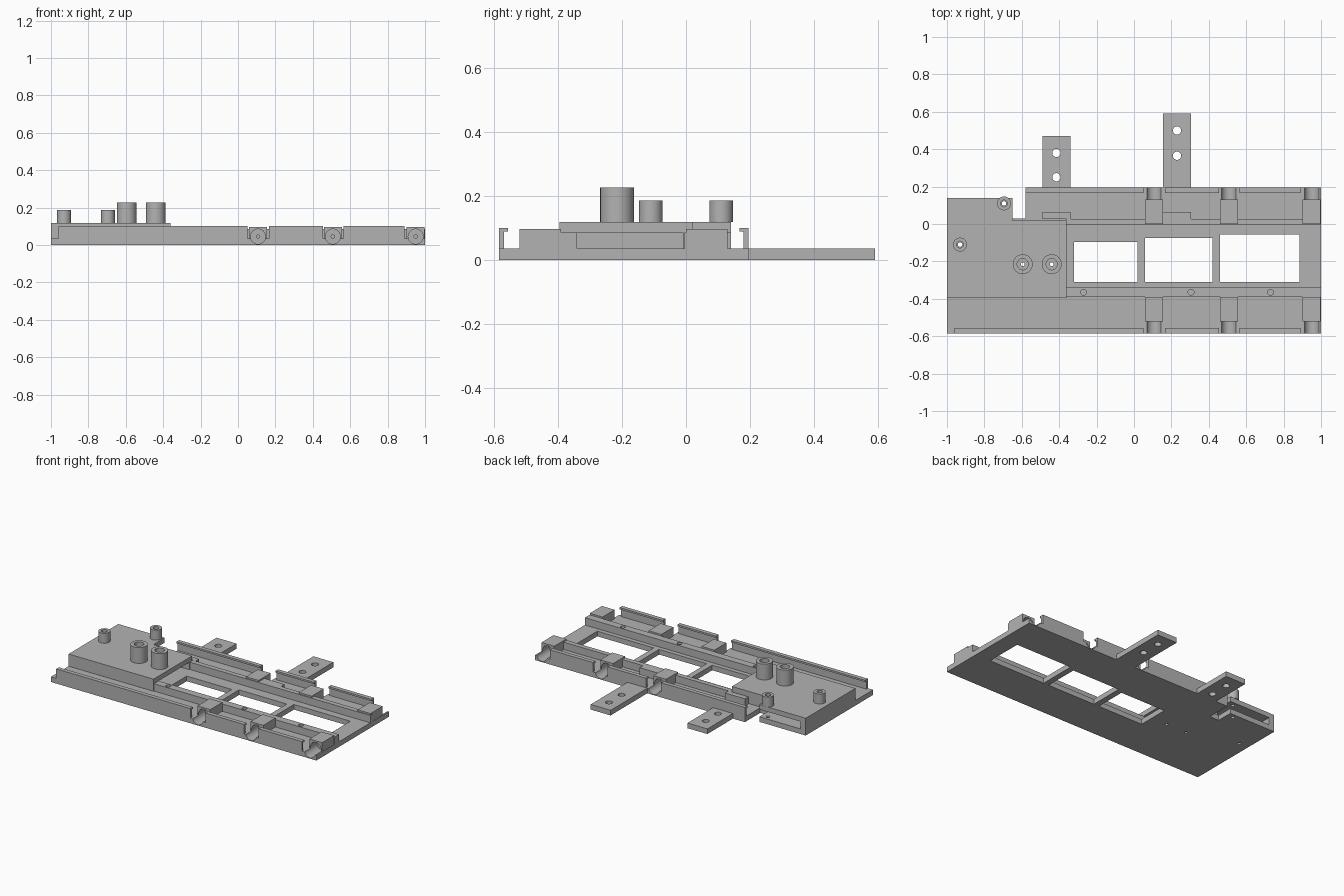
import bpy
import bmesh
import math
from mathutils import Matrix

cube = bpy.data.objects.get("Cube")
if cube:
    bpy.data.objects.remove(cube)

grey = bpy.data.materials.new("plain grey")
grey.use_nodes = True
colour = (0.45, 0.45, 0.45, 1)
grey.diffuse_color = colour
grey.node_tree.nodes["Principled BSDF"].inputs["Base Color"].default_value = colour


def finish(name, bm):
    mesh = bpy.data.meshes.new(name)
    bmesh.ops.recalc_face_normals(bm, faces=bm.faces)
    bm.to_mesh(mesh)
    bm.free()
    mesh.materials.append(grey)
    obj = bpy.data.objects.new(name, mesh)
    bpy.context.collection.objects.link(obj)
    return obj


def prism(name, outline, z0, z1):
    bm = bmesh.new()
    face = bm.faces.new([bm.verts.new((x, y, z0)) for x, y in outline])
    top = bmesh.ops.extrude_face_region(bm, geom=[face])["geom"]
    bmesh.ops.translate(bm, vec=(0, 0, z1 - z0),
                        verts=[v for v in top if isinstance(v, bmesh.types.BMVert)])
    return finish(name, bm)


def box(name, x0, x1, y0, y1, z0, z1):
    return prism(name, [(x0, y0), (x1, y0), (x1, y1), (x0, y1)], z0, z1)


def rod(name, x, y, z, radius, length, along_y=False):
    """Cylinder centred on the given point."""
    bm = bmesh.new()
    place = Matrix.Translation((x, y, z))
    if along_y:
        place = place @ Matrix.Rotation(math.pi / 2, 4, "X")
    bmesh.ops.create_cone(bm, cap_ends=True, segments=40, radius1=radius,
                          radius2=radius, depth=length, matrix=place)
    return finish(name, bm)


def cut(obj, cutters):
    for cutter in cutters:
        mod = obj.modifiers.new("cut", "BOOLEAN")
        mod.operation = "DIFFERENCE"
        mod.solver = "EXACT"
        mod.object = cutter
    graph = bpy.context.evaluated_depsgraph_get()
    mesh = bpy.data.meshes.new_from_object(obj.evaluated_get(graph))
    obj.modifiers.clear()
    obj.data = mesh


FLOOR, RAIL, DECK, WALL = 0.035, 0.085, 0.118, 0.10
FRONT, BACK = -0.585, 0.195
helpers = []


def helper(obj):
    obj.hide_render = True
    helpers.append(obj)
    return obj


# Base plate with three windows
base = prism("base_plate", [(-1, FRONT), (1, FRONT), (1, BACK), (-0.58, BACK),
                            (-0.58, 0.03), (-0.65, 0.03), (-0.65, 0.14), (-1, 0.14)], 0, FLOOR)
base_cuts = [helper(box("window_cutter", x0, x1, -0.31, y1, -0.1, 0.2))
             for x0, x1, y1 in [(-0.32, 0.02, -0.095), (0.06, 0.42, -0.075),
                                (0.46, 0.885, -0.055)]]

# Bearing blocks on both sides, each with a round seat and a small bore
for x in (0.107, 0.507, 0.95):
    for side, y0, y1, edge, d in [("front", -0.52, -0.39, FRONT, 1), ("back", 0, 0.13, BACK, -1)]:
        block = box(side + "_bearing_block", x - 0.048, x + 0.048, y0, y1, FLOOR, 0.096)
        seat = helper(rod("seat_cutter", x, edge + d * 0.05, 0.045, 0.04, 0.17, True))
        bore = helper(rod("bore_cutter", x, edge + d * 0.14, 0.045, 0.009, 0.3, True))
        cut(block, [seat, bore])
        base_cuts.append(seat)

# Side walls with inward lips
for side, spans, edge, d in [
        ("front", [(-0.96, 0.05), (0.165, 0.455), (0.565, 0.89)], FRONT, 1),
        ("back", [(-0.58, 0.05), (0.165, 0.455), (0.565, 0.89)], BACK, -1)]:
    for x0, x1 in spans:
        ys = sorted((edge, edge + d * 0.016))
        box(side + "_wall", x0, x1, *ys, FLOOR, WALL)
        ys = sorted((edge + d * 0.016, edge + d * 0.028))
        box(side + "_wall_lip", x0, x1, *ys, 0.088, WALL)

# Long inner rails
front_rail = box("front_rail", -0.36, 1, -0.39, -0.34, FLOOR, RAIL)
cut(front_rail, [helper(rod("rail_hole_cutter", x, -0.365, RAIL, 0.016, 0.06))
                 for x in (-0.27, 0.305, 0.73)])
box("back_rail", -0.36, 1, -0.005, 0.028, FLOOR, RAIL)
for x in (-0.415, 0.23):
    box("rail_pad", x - 0.075, x + 0.075, 0.028, 0.065, FLOOR, RAIL)

# Raised hollow deck, open towards the window bay and at its back slot
deck = prism("deck", [(-1, -0.395), (-0.36, -0.395), (-0.36, 0.02),
                      (-0.65, 0.02), (-0.65, 0.14), (-1, 0.14)], RAIL, DECK)
box("deck_left_wall", -1, -0.96, -0.34, 0.14, FLOOR, RAIL)
box("deck_front_wall", -1, -0.36, -0.395, -0.34, FLOOR, RAIL)
box("deck_back_wall", -0.65, -0.36, -0.01, 0.02, FLOOR, RAIL)

# Mounting posts with drilled holes through deck and base
deck_cuts = []
for x, y, radius, top, sink, hole in [
        (-0.595, -0.215, 0.053, 0.226, 0.03, 0.01), (-0.44, -0.215, 0.053, 0.226, 0.03, 0.01),
        (-0.93, -0.11, 0.037, 0.186, 0.018, 0.012), (-0.695, 0.11, 0.037, 0.186, 0.018, 0.012)]:
    post = rod("mounting_post", x, y, (DECK + top) / 2, radius, top - DECK)
    drill = helper(rod("drill_cutter", x, y, 0.1, hole, 0.4))
    cut(post, [helper(rod("sink_cutter", x, y, top, sink, 0.06)), drill])
    deck_cuts.append(drill)
cut(deck, deck_cuts)
cut(base, base_cuts + deck_cuts)

# Rear mounting tabs
for x, end, holes in [(-0.415, 0.47, (0.25, 0.38)), (0.23, 0.59, (0.365, 0.5))]:
    tab = box("rear_tab", x - 0.075, x + 0.075, BACK, end, 0, FLOOR)
    cut(tab, [helper(rod("tab_hole_cutter", x, y, 0, 0.022, 0.2)) for y in holes])

for obj in helpers:
    bpy.data.objects.remove(obj)

# Smooth round surfaces, keep edges sharp
for obj in bpy.context.scene.objects:
    obj.select_set(obj.type == "MESH")
bpy.context.view_layer.objects.active = base
bpy.ops.object.shade_smooth_by_angle(angle=math.radians(30))
